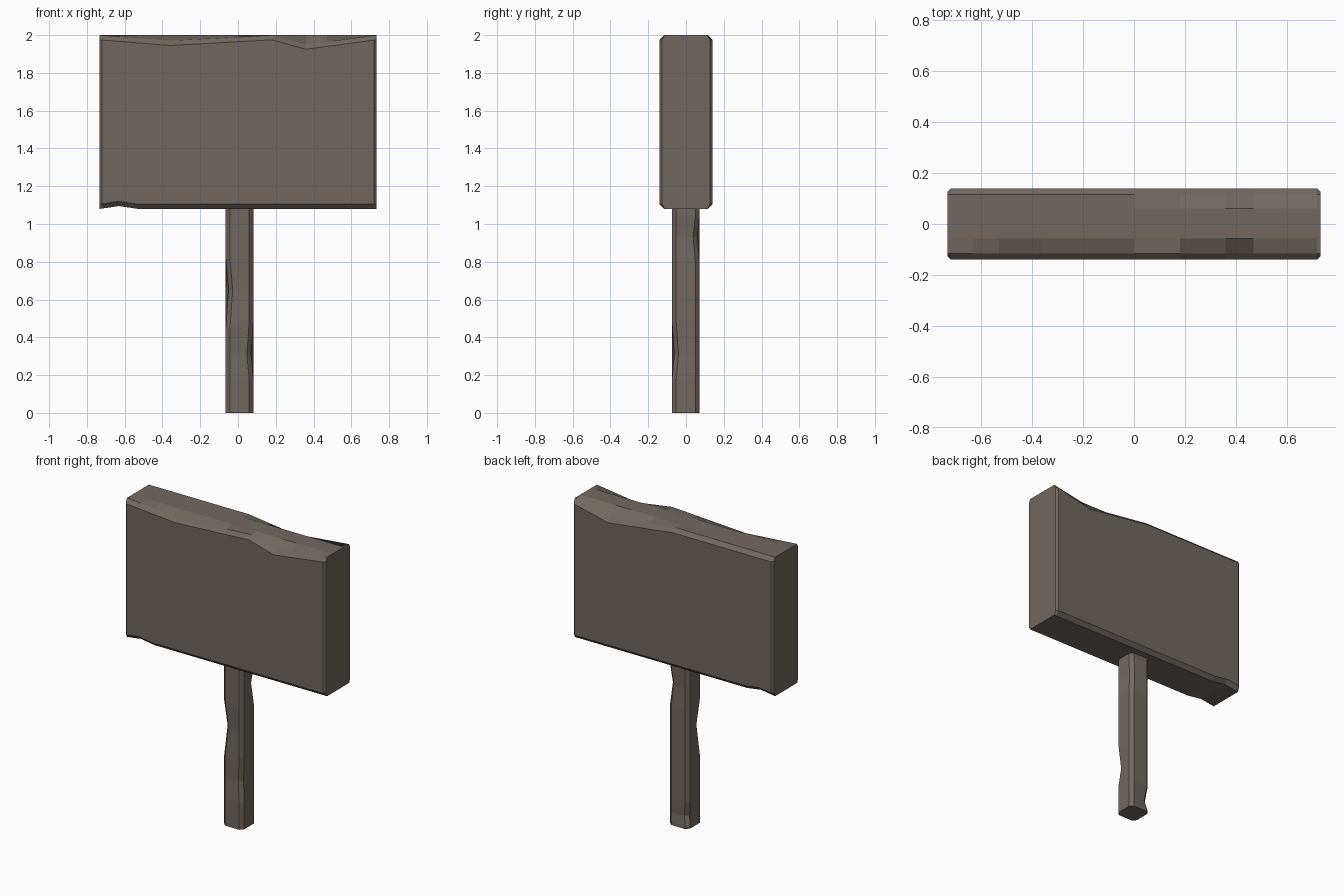
import bpy, bmesh

if "Cube" in bpy.data.objects:
    bpy.data.objects.remove(bpy.data.objects["Cube"])

# Dark weathered wood
wood = bpy.data.materials.new("dark_wood")
wood.diffuse_color = (0.164, 0.14, 0.12, 1)
wood.use_nodes = True
wood.node_tree.nodes["Principled BSDF"].inputs["Base Color"].default_value = wood.diffuse_color


def lerp_table(t, table):
    """Piecewise-linear lookup of a dent depth along a part."""
    for (a, va), (b, vb) in zip(table, table[1:]):
        if a <= t <= b:
            return va + (vb - va) * (t - a) / (b - a)
    return 0.0


def loft(name, rings):
    """Skin equal-length rings into a closed flat-shaded solid."""
    bm = bmesh.new()
    loops = [[bm.verts.new(p) for p in ring] for ring in rings]
    n = len(loops[0])
    for a, b in zip(loops, loops[1:]):
        for i in range(n):
            j = (i + 1) % n
            bm.faces.new((a[i], a[j], b[j], b[i]))
    bm.faces.new(loops[0])
    bm.faces.new(loops[-1])
    bmesh.ops.recalc_face_normals(bm, faces=bm.faces)
    mesh = bpy.data.meshes.new(name)
    bm.to_mesh(mesh)
    bm.free()
    mesh.materials.append(wood)
    obj = bpy.data.objects.new(name, mesh)
    bpy.context.collection.objects.link(obj)
    return obj


# Sign board: chamfered profile swept along x, with worn top and bottom edges
W = 0.733
front_wear = [(-W, 0), (-0.36, 0.03), (0.18, 0), (0.36, 0.05), (W, 0)]
back_wear = [(0.0, 0), (0.47, 0.06), (W, 0)]
bottom_wear = [(-W, 0), (-0.63, 0.015), (-0.53, 0)]
C = 0.025


def board_ring(x):
    y = 0.14 - (0.014 if abs(x) > 0.725 else 0)
    f, b = lerp_table(x, front_wear), lerp_table(x, back_wear)
    lo = 1.08 + lerp_table(x, bottom_wear)
    top = 2.0
    profile = [(-0.115, lo), (-y, lo + C), (-y, top - C - f), (-0.115, top - f),
               (-0.057, top), (0.06, top),
               (0.115, top - b), (y, top - C - b), (y, lo + C), (0.115, lo)]
    return [(x, py, pz) for py, pz in profile]


stations = [-W, -0.719, -0.63, -0.53, -0.36, 0, 0.18, 0.36, 0.47, 0.719, W]
loft("sign_board", [board_ring(x) for x in stations])

# Post: chamfered square with one dent on each corner
R, PC = 0.073, 0.022
corners = [  # sign x, sign y, dent (start, deepest, end)
    (-1, -1, (0.45, 0.65, 0.82)),
    (1, -1, (0.18, 0.31, 0.48)),
    (1, 1, (0.79, 0.93, 1.05)),
    (-1, 1, (0.02, 0.08, 0.18)),
]


def post_ring(z):
    ring = []
    for sx, sy, (s, m, e) in corners:
        depth = 0.015 if (sx, sy) == (-1, -1) else 0.012
        d = lerp_table(z, [(s, 0), (m, depth), (e, 0)])
        pair = [(sx * (R - d), sy * (R - PC - d)), (sx * (R - PC - d), sy * (R - d))]
        if sx * sy < 0:
            pair.reverse()
        ring += [(x + 0.008, y - 0.001, z) for x, y in pair]
    return ring


levels = sorted({0.0, 1.085} | {z for c in corners for z in c[2]})
loft("post", [post_ring(z) for z in levels])
